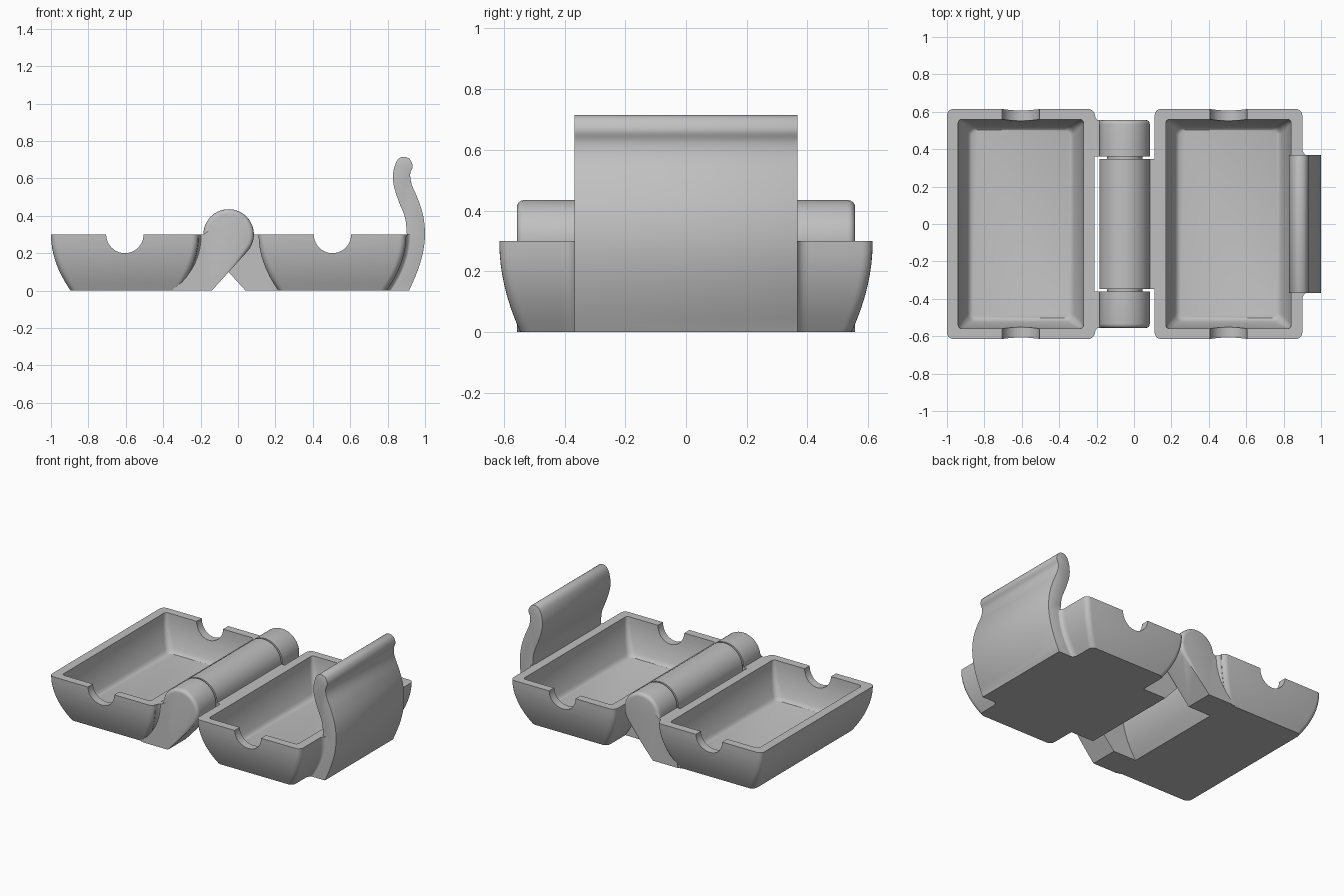
import bpy, bmesh, math
from mathutils import Vector

if "Cube" in bpy.data.objects:
    bpy.data.objects.remove(bpy.data.objects["Cube"])

grey = bpy.data.materials.new("plain grey")
grey.diffuse_color = (0.53, 0.53, 0.53, 1)
grey.use_nodes = True
grey.node_tree.nodes["Principled BSDF"].inputs["Base Color"].default_value = grey.diffuse_color

H = 0.3                      # tray height
AX, AZ, R = -0.05, 0.3, 0.135  # hinge axis and barrel radius
TRAYS = {"left": -0.605, "right": 0.505}


def finish(name, bm, angle=35):
    bmesh.ops.recalc_face_normals(bm, faces=bm.faces)
    me = bpy.data.meshes.new(name)
    bm.to_mesh(me)
    bm.free()
    me.materials.append(grey)
    ob = bpy.data.objects.new(name, me)
    bpy.context.collection.objects.link(ob)
    smooth(ob, angle)
    return ob


def smooth(ob, angle=35):
    bpy.ops.object.select_all(action='DESELECT')
    ob.select_set(True)
    bpy.context.view_layer.objects.active = ob
    bpy.ops.object.shade_smooth_by_angle(angle=math.radians(angle))


def loft(name, rings):
    """Skin a list of equal-length closed rings and cap both ends."""
    bm = bmesh.new()
    vs = [[bm.verts.new(p) for p in r] for r in rings]
    n = len(vs[0])
    for a, b in zip(vs, vs[1:]):
        for i in range(n):
            j = (i + 1) % n
            bm.faces.new((a[i], a[j], b[j], b[i]))
    bm.faces.new(vs[0])
    bm.faces.new(vs[-1])
    return finish(name, bm)


def prism(name, profile, y0, y1, round_ends=(), width=0.0, segs=5, free=lambda v: True):
    """Extrude an (x, z) profile along y, rounding the rims of chosen ends."""
    bm = bmesh.new()
    a = [bm.verts.new((x, y0, z)) for x, z in profile]
    b = [bm.verts.new((x, y1, z)) for x, z in profile]
    n = len(a)
    bm.faces.new(a)
    bm.faces.new(b)
    for i in range(n):
        j = (i + 1) % n
        bm.faces.new((a[i], a[j], b[j], b[i]))
    bmesh.ops.recalc_face_normals(bm, faces=bm.faces)
    edges = [e for e in bm.edges
             if any(all(abs(v.co.y - y) < 1e-6 for v in e.verts) for y in round_ends)
             and all(free(v.co) for v in e.verts)]
    if edges:
        bmesh.ops.bevel(bm, geom=edges, offset=width, segments=segs, profile=0.5,
                        affect='EDGES', clamp_overlap=True)
    return finish(name, bm)


def rounded_rect(cx, hx, hy, r, z, k=5):
    pts = []
    for q, (sx, sy) in enumerate(((1, 1), (-1, 1), (-1, -1), (1, -1))):
        for i in range(k + 1):
            t = math.pi / 2 * (q + i / k)
            pts.append((cx + sx * (hx - r) + r * math.cos(t),
                        sy * (hy - r) + r * math.sin(t), z))
    return pts


def flare(z):
    return (1 - z / H) ** 2


def half_x(z):
    return 0.395 - 0.105 * flare(z)


def half_y(z):
    return 0.615 - 0.07 * flare(z)


def spline(pts, k=4):
    """Catmull-Rom through the points."""
    p = [Vector(q) for q in pts]
    p = [2 * p[0] - p[1]] + p + [2 * p[-1] - p[-2]]
    out = []
    for a, b, c, d in zip(p, p[1:], p[2:], p[3:]):
        for i in range(k):
            t = i / k
            out.append(0.5 * (2 * b + (c - a) * t + (2 * a - 5 * b + 4 * c - d) * t * t
                              + (3 * b - a - 3 * c + d) * t ** 3))
    return [tuple(v) for v in out + [p[-2]]]


# Trays: curved outer shell, flat rim and hollow, with a round notch in each end
for side, cx in TRAYS.items():
    zs = [H * i / 8 for i in range(9)]
    rings = [rounded_rect(cx, half_x(z), half_y(z), 0.035, z) for z in zs]
    for i in range(8):
        t = i / 7
        rings.append(rounded_rect(cx, 0.335 - 0.05 * t ** 2, 0.56 - 0.038 * t ** 2,
                                  0.02 + 0.02 * t, H - 0.215 * t))
    rings.append(rounded_rect(cx, 0.276, 0.513, 0.035, 0.068))
    rings.append(rounded_rect(cx, 0.262, 0.503, 0.03, 0.06))
    tray = loft(side + "_tray", rings)

    circle = [(cx + 0.1 * math.cos(math.tau * i / 40), H + 0.1 * math.sin(math.tau * i / 40))
              for i in range(40)]
    cutter = prism("notch_cutter", circle, -0.8, 0.8)
    cutter.hide_render = True
    mod = tray.modifiers.new("notches", 'BOOLEAN')
    mod.object = cutter
    mod.operation = 'DIFFERENCE'
    mod.solver = 'EXACT'
    bpy.context.view_layer.objects.active = tray
    bpy.ops.object.modifier_apply(modifier=mod.name)
    bpy.data.objects.remove(cutter)
    smooth(tray)


# Hinge: teardrop profile running from a tray wall up and around the axis
def hinge_profile(s):
    pts = [(-0.28, 0.0), (-0.19, AZ - 0.002)]
    for i in range(25):
        t = math.radians(180 - 222 * i / 24)
        pts.append((R * math.cos(t), AZ + R * math.sin(t)))
    pts.append((-0.09, 0.0))
    return [(AX + s * x, z) for x, z in pts]


def off_base(v):
    return v.z > 0.001


for label, s in (("front", -1), ("back", 1)):
    prism(label + "_knuckle", hinge_profile(1), s * 0.36, s * 0.557, (s * 0.557,), 0.045,
          free=lambda v: off_base(v) and v.x > AX - 0.15)
prism("middle_knuckle", hinge_profile(-1), -0.348, 0.348)
prism("hinge_pin", [(AX + 0.095 * math.cos(math.tau * i / 32), AZ + 0.095 * math.sin(math.tau * i / 32))
                    for i in range(32)], -0.38, 0.38)

# Clasp: curved strap rising from the outer wall of the right tray
outer = spline([(0.915, 0), (0.958, 0.1), (0.988, 0.2), (1.0, 0.3), (0.99, 0.4),
                (0.962, 0.49), (0.928, 0.57), (0.921, 0.625), (0.934, 0.665),
                (0.917, 0.704), (0.88, 0.715), (0.848, 0.692), (0.83, 0.63),
                (0.832, 0.565), (0.858, 0.48), (0.893, 0.39), (0.903, 0.296)])
prism("clasp", outer + [(0.87, 0.295), (0.825, 0.1), (0.77, 0)], -0.368, 0.368,
      (-0.368, 0.368), 0.01, 2, free=lambda v: v.z > 0.31 or (v.x > 0.91 and v.z > 0.001))


# Fillets blending the knuckles and clasp into the tray walls
def fillet(name, cx, s, y0, y1, a):
    rings = []
    for i in range(9):
        z = H * i / 8 * 0.998
        xw = cx + half_x(z)
        ye = max(y1(z), y0 + 0.002)
        ring = [(xw - 0.035, s * ye, z), (xw - 0.035, s * (y0 - 0.03), z),
                (xw + a, s * (y0 - 0.03), z)]
        for k in range(7):
            t = math.pi / 2 * (1 - k / 6)
            ring.append((xw + a - a * math.cos(t),
                         s * (ye - (ye - y0) * math.sin(t)), z))
        rings.append(ring)
    loft(name, rings)


for label, s in (("front", -1), ("back", 1)):
    fillet(label + "_knuckle_fillet", TRAYS["left"], s, 0.55, lambda z: half_y(z) - 0.025, 0.03)
    fillet(label + "_clasp_fillet", TRAYS["right"], s, 0.366, lambda z: 0.405, 0.03)
